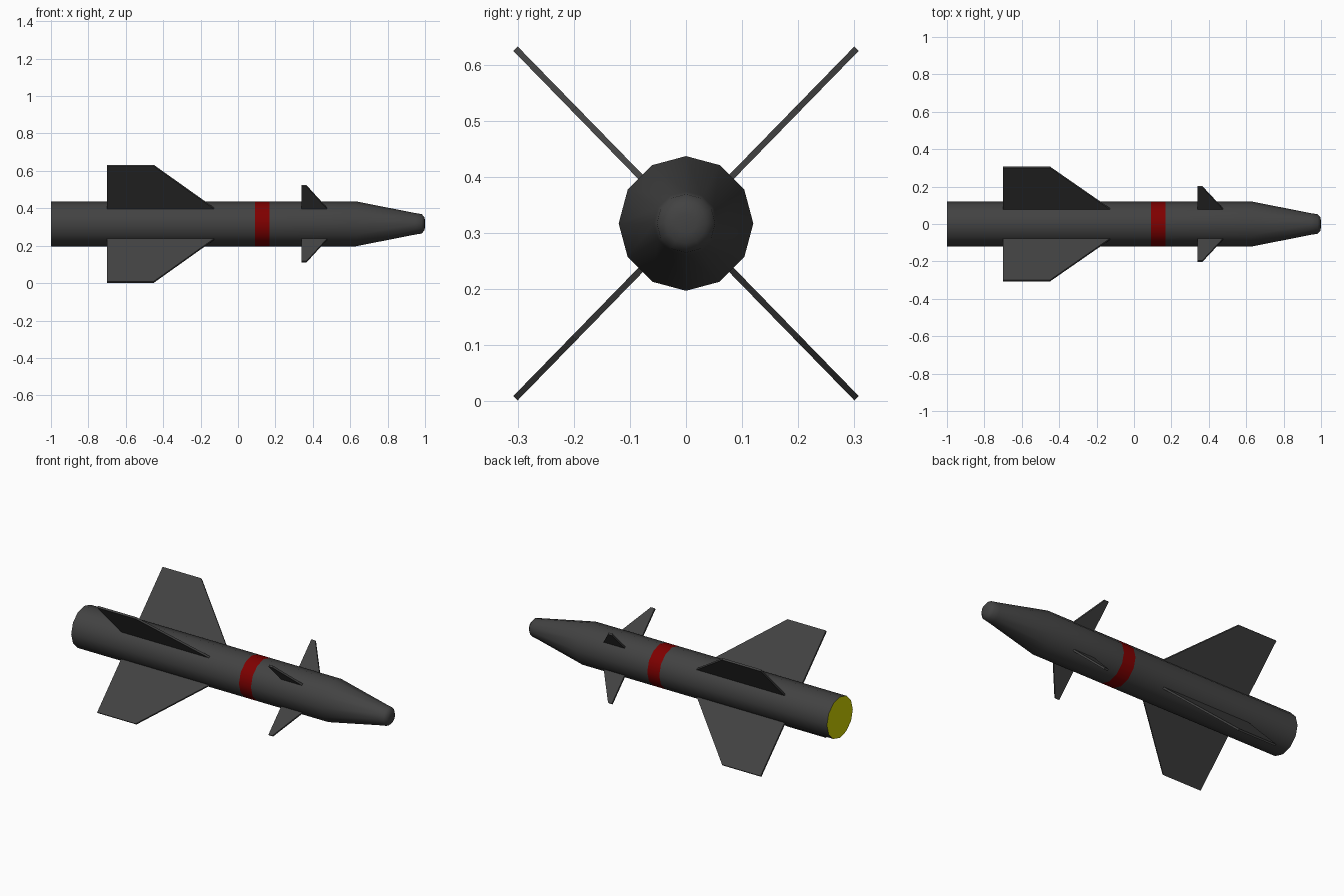
import bpy, bmesh, math

if "Cube" in bpy.data.objects:
    bpy.data.objects.remove(bpy.data.objects["Cube"])

CZ = 0.317      # height of the body axis
SIDES = 12


def material(name, rgb):
    m = bpy.data.materials.new(name)
    m.diffuse_color = (*rgb, 1)
    m.use_nodes = True
    m.node_tree.nodes["Principled BSDF"].inputs["Base Color"].default_value = m.diffuse_color
    return m


GREY = material("dark grey", (0.055, 0.055, 0.055))
RED = material("red", (0.21, 0.0, 0.0))
YELLOW = material("yellow", (0.64, 0.66, 0.0))


def add_object(name, bm, mats):
    bmesh.ops.recalc_face_normals(bm, faces=bm.faces)
    me = bpy.data.meshes.new(name)
    bm.to_mesh(me)
    bm.free()
    for m in mats:
        me.materials.append(m)
    ob = bpy.data.objects.new(name, me)
    bpy.context.collection.objects.link(ob)
    return ob


# Body: lathed profile of (x, radius), capped at both ends
profile = [(-1, 0.12), (0.09, 0.12), (0.168, 0.12), (0.63, 0.12),
           (0.95, 0.057), (0.982, 0.052), (0.996, 0.036), (1.0, 0.018)]
bm = bmesh.new()
rings = []
for x, r in profile:
    rings.append([bm.verts.new((x, r * math.sin(a), CZ + r * math.cos(a)))
                  for a in (2 * math.pi * i / SIDES for i in range(SIDES))])
for k, (a, b) in enumerate(zip(rings, rings[1:])):
    for i in range(SIDES):
        j = (i + 1) % SIDES
        f = bm.faces.new((a[i], a[j], b[j], b[i]))
        f.smooth = True
        f.material_index = 1 if k == 1 else 0      # red band
tail = bm.faces.new(rings[0])
tail.material_index = 2                            # yellow exhaust
bm.faces.new(rings[-1]).smooth = True
body = add_object("body", bm, [GREY, RED, YELLOW])
body.data.set_sharp_from_angle(angle=math.radians(50))


def fin(name, outline, angle, thick):
    """Flat plate from an (x, radius) outline, turned about the body axis."""
    bm = bmesh.new()
    dy, dz = math.cos(angle), math.sin(angle)
    sides = []
    for s in (-thick / 2, thick / 2):
        sides.append([bm.verts.new((x, r * dy - s * dz, CZ + r * dz + s * dy))
                      for x, r in outline])
    lo, hi = sides
    bm.faces.new(lo)
    bm.faces.new(hi)
    n = len(outline)
    for i in range(n):
        j = (i + 1) % n
        bm.faces.new((lo[i], lo[j], hi[j], hi[i]))
    add_object(name, bm, [GREY])


# Four tail fins and four small front fins in an X layout
TAIL = [(-0.7, 0.09), (-0.7, 0.435), (-0.45, 0.435), (-0.13, 0.117), (-0.10, 0.09)]
FRONT = [(0.34, 0.09), (0.34, 0.285), (0.365, 0.285), (0.475, 0.117), (0.49, 0.09)]
A = math.radians(45.7)
for i, ang in enumerate((A, math.pi - A, math.pi + A, -A)):
    fin(f"tail_fin_{i + 1}", TAIL, ang, 0.011)
    fin(f"front_fin_{i + 1}", FRONT, ang, 0.011)
